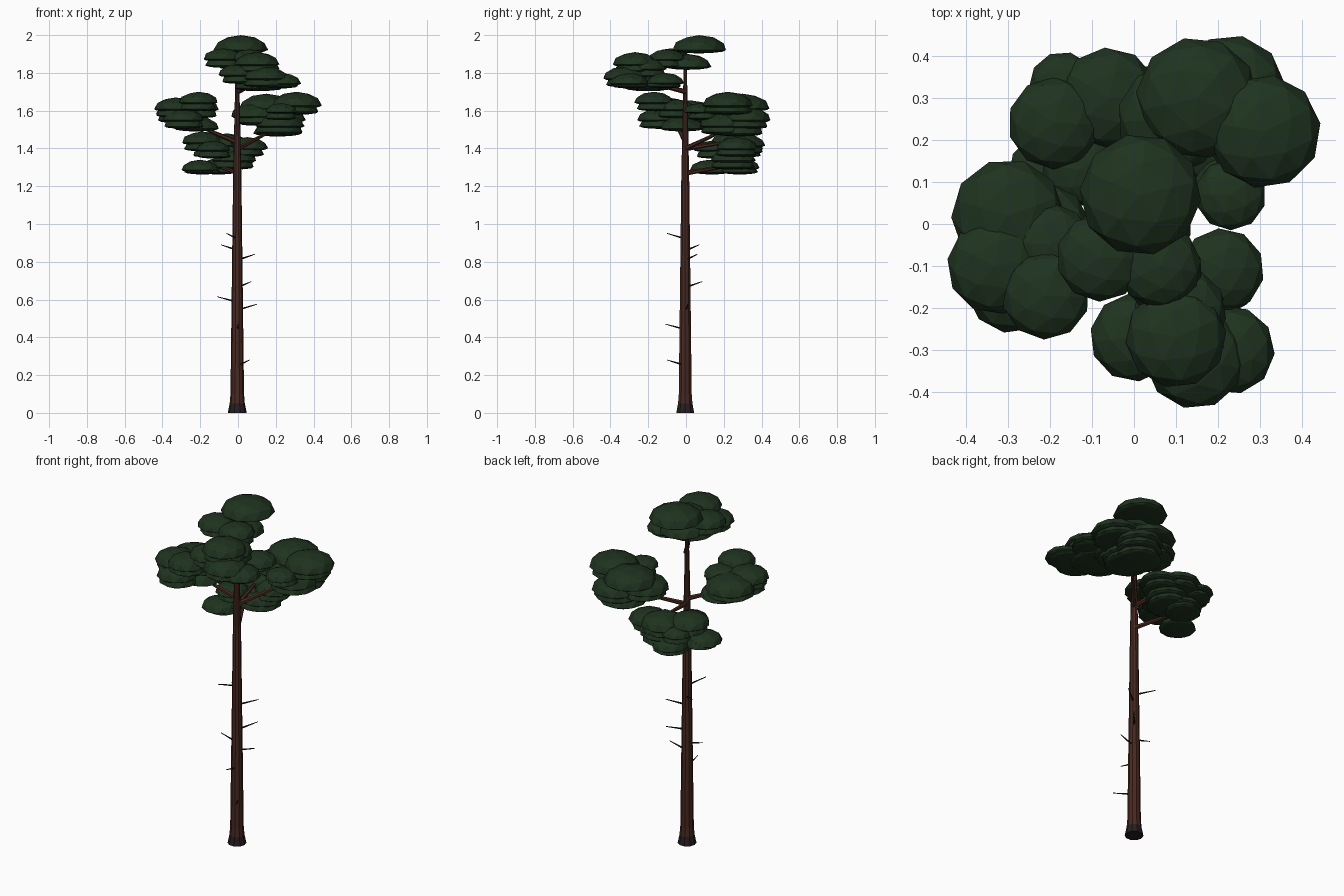
import bpy, bmesh, math, random
from mathutils import Vector, Matrix

if "Cube" in bpy.data.objects:
    bpy.data.objects.remove(bpy.data.objects["Cube"])

random.seed(4)


def material(name, rgb):
    m = bpy.data.materials.new(name)
    m.diffuse_color = (*rgb, 1)
    m.use_nodes = True
    m.node_tree.nodes["Principled BSDF"].inputs["Base Color"].default_value = m.diffuse_color
    return m


NEEDLES = material("dark green needles", (0.0135, 0.0325, 0.0135))
BARK = material("red brown bark", (0.066, 0.022, 0.014))
ROOT = material("dark root bark", (0.020, 0.013, 0.015))
DEAD = material("dead twig", (0.018, 0.012, 0.010))


def make_object(name, bm, *mats):
    mesh = bpy.data.meshes.new(name)
    bm.to_mesh(mesh)
    bm.free()
    for m in mats:
        mesh.materials.append(m)
    ob = bpy.data.objects.new(name, mesh)
    bpy.context.collection.objects.link(ob)
    return ob


def add_limb(bm, a, b, r1, r2, sides=6):
    """Tapered stick from a to b."""
    a, b = Vector(a), Vector(b)
    d = b - a
    rot = d.to_track_quat('Z', 'Y').to_matrix().to_4x4()
    bmesh.ops.create_cone(bm, cap_ends=True, segments=sides, radius1=r1, radius2=r2,
                          depth=d.length, matrix=Matrix.Translation((a + b) / 2) @ rot)


def add_pad(bm, x, y, top, r):
    """Foliage pad: faceted dome with an almost flat underside."""
    verts = bmesh.ops.create_icosphere(bm, subdivisions=2, radius=1)["verts"]
    spin = Matrix.Rotation(random.uniform(0, math.tau), 3, 'Z')
    for v in verts:
        p = spin @ v.co
        p.z *= 0.54 if p.z > 0 else 0.13
        v.co = p * r + Vector((x, y, top - 0.54 * r))


# Trunk: lathed profile with a darker flared foot
profile = [(0.050, 0), (0.040, 0.05), (0.036, 0.10), (0.022, 1.25), (0.012, 1.7), (0.006, 1.93)]
SIDES = 10
bm = bmesh.new()
rings = [[bm.verts.new((r * math.cos(math.tau * i / SIDES) - 0.004,
                        r * math.sin(math.tau * i / SIDES) - 0.004, z))
          for i in range(SIDES)] for r, z in profile]
for lo, hi in zip(rings, rings[1:]):
    for i in range(SIDES):
        j = (i + 1) % SIDES
        bm.faces.new((lo[i], lo[j], hi[j], hi[i]))
bm.faces.new(rings[0][::-1])
bm.faces.new(rings[-1])
for f in bm.faces:
    f.material_index = 1 if f.calc_center_median().z < 0.05 else 0
make_object("trunk", bm, BARK, ROOT)

# Dead twigs: tips, each rising slightly from the trunk
bm = bmesh.new()
for tip in [(-.06, -.10, .95), (-.09, .07, .89), (.09, .06, .84), (.07, .085, .695),
            (-.11, 0, .615), (.10, .01, .575), (0, -.11, .47), (.06, -.10, .28)]:
    add_limb(bm, (0, 0, tip[2] - 0.03), tip, 0.006, 0.002, 5)
make_object("dead_twigs", bm, DEAD)

# Foliage pads per bough: lowest underside, then x, y, top height, radius
clusters = {
    "crown_foliage": (1.82, [(.015, .07, 2.0, .145), (.015, .01, 1.90, .125),
                             (-.08, -.08, 1.93, .105)]),
    "front_foliage": (1.715, [(.10, -.27, 1.91, .12), (0, -.27, 1.845, .105),
                              (.145, -.32, 1.835, .12), (.23, -.30, 1.80, .105),
                              (.06, -.10, 1.925, .10), (.21, -.11, 1.80, .10),
                              (.11, -.21, 1.88, .11), (.11, -.20, 1.79, .13)]),
    "left_foliage": (1.49, [(-.21, -.17, 1.70, .105), (-.33, -.10, 1.67, .115),
                            (-.30, .02, 1.655, .135), (-.20, -.05, 1.66, .10),
                            (-.29, -.15, 1.61, .11), (-.22, -.02, 1.57, .12)]),
    "right_foliage": (1.46, [(.31, .22, 1.70, .135), (.15, .30, 1.69, .145),
                             (.23, .32, 1.62, .13), (.23, .07, 1.64, .085),
                             (.22, .20, 1.59, .13), (.21, .28, 1.55, .13),
                             (.09, .25, 1.64, .13)]),
    "back_foliage": (1.26, [(-.19, .24, 1.49, .11), (-.17, .33, 1.44, .08),
                            (-.06, .30, 1.48, .12), (.05, .27, 1.46, .11),
                            (-.13, .13, 1.44, .09), (-.20, .12, 1.34, .10),
                            (-.02, .25, 1.40, .12), (-.10, .29, 1.35, .10)]),
}
for name, (floor, pads) in clusters.items():
    bm = bmesh.new()
    cx = sum(p[0] for p in pads) / len(pads)
    cy = sum(p[1] for p in pads) / len(pads)
    for x, y, top, r in pads:
        add_pad(bm, x, y, top, r)
        # Under-layer that thickens the pad, drawn in toward the bough
        drop = min(0.035, top - 0.67 * r - floor)
        if drop > 0.012 and r < 0.14:
            add_pad(bm, x + 0.12 * (cx - x), y + 0.12 * (cy - y), top - drop, r * 0.97)
    make_object(name, bm, NEEDLES)

# Living boughs carrying the foliage: start height, tip
bm = bmesh.new()
for z, tip in [(1.70, (.13, -.25, 1.76)), (1.43, (-.26, -.06, 1.54)),
               (1.40, (.21, .23, 1.51)), (1.27, (-.12, .24, 1.31)), (1.40, (-.04, .26, 1.44))]:
    add_limb(bm, (0, 0, z), tip, 0.014, 0.006)
make_object("boughs", bm, BARK)
